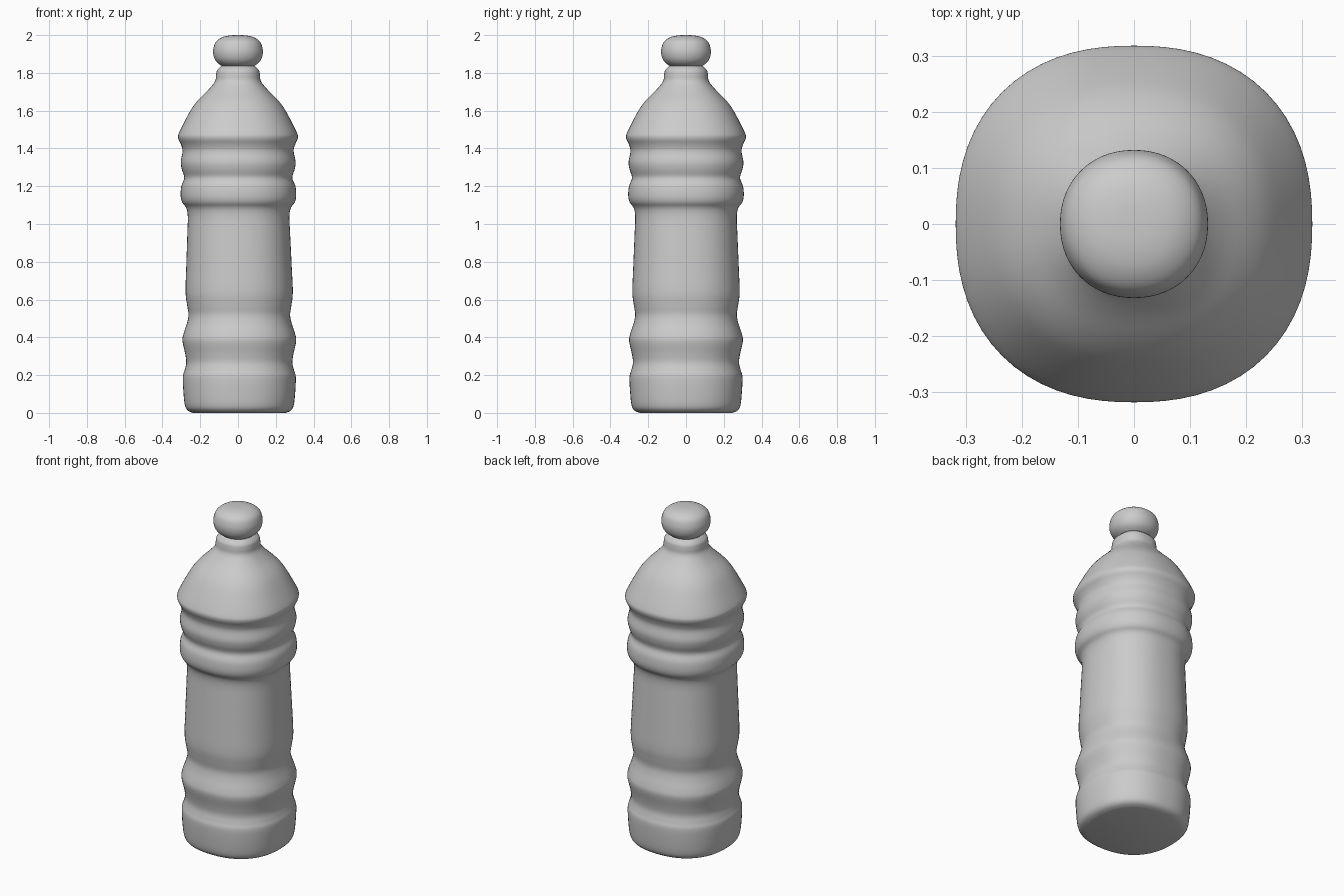
import bpy, bmesh, math

if "Cube" in bpy.data.objects:
    bpy.data.objects.remove(bpy.data.objects["Cube"])

SEG = 72      # sides around the axis
STEPS = 4     # interpolated rings per profile span
POW = 2.3     # slightly squared cross-section


def spline(pts):
    """Catmull-Rom smoothing of a (radius, z, x_shift) profile."""
    out = []
    for i in range(len(pts) - 1):
        p0, p1 = pts[max(i - 1, 0)], pts[i]
        p2, p3 = pts[i + 1], pts[min(i + 2, len(pts) - 1)]
        for s in range(STEPS):
            t = s / STEPS
            out.append([0.5 * (2 * b + (c - a) * t + (2 * a - 5 * b + 4 * c - d) * t * t
                               + (3 * b - a - 3 * c + d) * t ** 3)
                        for a, b, c, d in zip(p0, p1, p2, p3)])
    out.append(list(pts[-1]))
    return out


def lathe(name, profile, power):
    """Sweep the profile around z with a superellipse section, closed at both ends."""
    bm = bmesh.new()
    rings = []
    for r, z, dx in spline(profile):
        ring = []
        for k in range(SEG):
            a = 2 * math.pi * k / SEG
            c, s = math.cos(a), math.sin(a)
            q = r / (abs(c) ** power + abs(s) ** power) ** (1 / power)
            ring.append(bm.verts.new((q * c + dx, q * s, z)))
        rings.append(ring)
    for lo, hi in zip(rings, rings[1:]):
        for k in range(SEG):
            n = (k + 1) % SEG
            bm.faces.new((lo[k], lo[n], hi[n], hi[k]))
    bm.faces.new(rings[0][::-1])
    bm.faces.new(rings[-1])
    mesh = bpy.data.meshes.new(name)
    bm.to_mesh(mesh)
    bm.free()
    obj = bpy.data.objects.new(name, mesh)
    bpy.context.collection.objects.link(obj)
    bpy.ops.object.select_all(action='DESELECT')
    obj.select_set(True)
    bpy.context.view_layer.objects.active = obj
    bpy.ops.object.shade_smooth_by_angle(angle=math.radians(50))
    return obj


# Bottle body: base, lower ribs, grip, upper ribs, shoulder and neck
body = [(0.245, 0.0), (0.272, 0.012), (0.288, 0.04), (0.296, 0.11), (0.299, 0.19),
        (0.290, 0.225), (0.281, 0.265), (0.286, 0.31), (0.301, 0.38), (0.295, 0.42),
        (0.277, 0.475), (0.269, 0.52), (0.276, 0.57), (0.284, 0.64), (0.279, 0.78),
        (0.272, 0.95), (0.269, 1.04), (0.277, 1.085), (0.298, 1.115), (0.306, 1.15),
        (0.302, 1.2), (0.286, 1.245), (0.299, 1.29), (0.304, 1.33), (0.294, 1.385),
        (0.302, 1.42), (0.317, 1.455), (0.309, 1.49), (0.252, 1.6), (0.212, 1.655),
        (0.158, 1.71), (0.122, 1.755), (0.116, 1.79), (0.110, 1.815), (0.086, 1.838)]
body = [(r, z, 0.007 * max(0, min(1, (1.45 - z) / 0.9))) for r, z in body]
lathe("bottle_body", body, POW)

# Rounded cap
cap = [(0.086, 1.836), (0.108, 1.852), (0.123, 1.872), (0.131, 1.90), (0.130, 1.93),
       (0.117, 1.965), (0.085, 1.988), (0.045, 1.998), (0.004, 2.0)]
lathe("cap", [(r, z, 0) for r, z in cap], 2.12)
